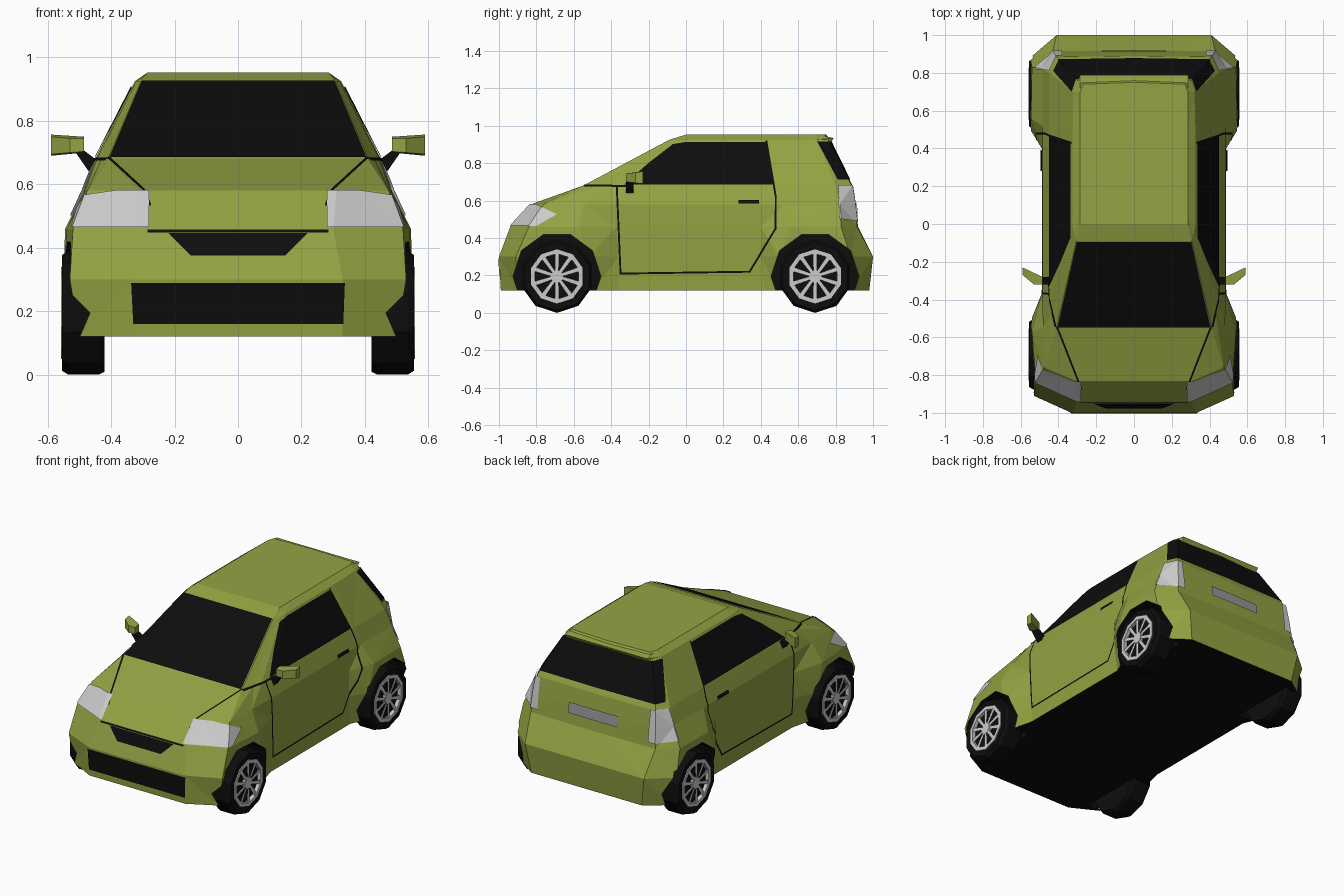
import bpy, bmesh, math
from mathutils import Vector

if "Cube" in bpy.data.objects:
    bpy.data.objects.remove(bpy.data.objects["Cube"])


def material(name, rgb):
    m = bpy.data.materials.new(name)
    m.diffuse_color = (*rgb, 1)
    m.use_nodes = True
    m.node_tree.nodes["Principled BSDF"].inputs["Base Color"].default_value = m.diffuse_color
    return m


PAINT = material("green_paint", (0.30, 0.36, 0.055))
DARK = material("black_trim", (0.004, 0.004, 0.004))
LAMP = material("lamp_glass", (0.55, 0.55, 0.56))
PLATE = material("plate_grey", (0.30, 0.30, 0.31))


def finish(name, bm, mats, mirror=False):
    mesh = bpy.data.meshes.new(name)
    bm.to_mesh(mesh)
    bm.free()
    for m in mats:
        mesh.materials.append(m)
    ob = bpy.data.objects.new(name, mesh)
    bpy.context.collection.objects.link(ob)
    if mirror:
        ob.modifiers.new("Mirror", 'MIRROR')
    return ob


# Body: half outlines (x, y) from front centre round to rear centre, at rising heights
LOWER = [
    (0.12, [(0, -.99), (.33, -.99), (.50, -.90), (.515, -.50), (.48, -.36),
            (.48, .42), (.515, .50), (.52, .88), (.38, .98), (0, .98)]),
    (0.30, [(0, -1), (.33, -1), (.53, -.91), (.55, -.52), (.485, -.36),
            (.485, .40), (.55, .50), (.55, .88), (.41, 1), (0, 1)]),
    (0.46, [(0, -.94), (.30, -.94), (.52, -.84), (.54, -.57), (.487, -.37),
            (.487, .40), (.545, .56), (.54, .83), (.43, .915), (0, .92)]),
    (0.58, [(0, -.83), (.31, -.83), (.475, -.76), (.482, -.55), (.485, -.36),
            (.485, .40), (.485, .52), (.485, .82), (.42, .90), (0, .905)]),
]
UPPER = [
    (0.68, [(0, -.55), (.41, -.55), (.43, -.46), (.445, -.40), (.45, -.30),
            (.45, .42), (.45, .50), (.45, .80), (.41, .885), (0, .89)]),
    (0.925, [(0, -.09), (.305, -.09), (.312, -.06), (.32, -.03), (.325, 0),
             (.325, .42), (.325, .50), (.32, .70), (.30, .76), (0, .77)]),
    (0.953, [(0, 0), (.285, 0), (.285, .03), (.285, .06), (.285, .09),
             (.285, .40), (.285, .50), (.285, .70), (.27, .74), (0, .75)]),
]


def hull():
    bm = bmesh.new()
    rows = [[bm.verts.new((x, y, z)) for x, y in pts] for z, pts in LOWER + UPPER]
    for a, b in zip(rows, rows[1:]):
        for i in range(len(a) - 1):
            bm.faces.new((a[i], a[i + 1], b[i + 1], b[i]))
    bm.faces.new(rows[0][::-1])
    bm.faces.new(rows[-1])
    bmesh.ops.triangulate(bm, faces=bm.faces[:])
    bmesh.ops.mirror(bm, geom=bm.verts[:] + bm.edges[:] + bm.faces[:],
                     axis='X', merge_dist=0.001)
    bmesh.ops.recalc_face_normals(bm, faces=bm.faces[:])
    for f in bm.faces:
        f.material_index = int(f.normal.z < -0.9)
    return bm


body = finish("body", hull(), [PAINT, DARK])


# Ring of quads turned about the x axis, from a (radius, x) profile
def lathe(bm, profile, cy, cz, n, turn=0.0, closed=False, index=0):
    rings = []
    for r, x in profile:
        rings.append([bm.verts.new((x, cy + r * math.sin(turn + math.tau * i / n),
                                    cz - r * math.cos(turn + math.tau * i / n)))
                      for i in range(n)])
    faces = []
    for a, b in zip(rings, rings[1:] + (rings[:1] if closed else [])):
        faces += [bm.faces.new((a[i], a[(i + 1) % n], b[(i + 1) % n], b[i])) for i in range(n)]
    if not closed:
        faces += [bm.faces.new(rings[0]), bm.faces.new(rings[-1])]
    for f in faces:
        f.material_index = index
    bmesh.ops.recalc_face_normals(bm, faces=faces)


# Wheel arches cut from the body
AXLES = {"front": -0.69, "rear": 0.69}
HUB = 0.195
bm = bmesh.new()
for cy in AXLES.values():
    lathe(bm, [(.235, .40), (.235, .70)], cy, HUB, 10, math.pi / 10, index=1)
cutter = finish("arch_cutter", bm, [PAINT, DARK], True)
cutter.hide_render = True
cutter.display_type = 'WIRE'
cut = body.modifiers.new("Arches", 'BOOLEAN')
cut.object = cutter
cut.operation = 'DIFFERENCE'
cut.solver = 'EXACT'

# Wheels: tyre and spoked rim
for end, cy in AXLES.items():
    bm = bmesh.new()
    lathe(bm, [(.185, .42), (.195, .44), (.195, .535), (.182, .555), (.14, .552), (.135, .535)],
          cy, HUB, 10)
    finish(end + "_tyre", bm, [DARK], True)
    bm = bmesh.new()
    lathe(bm, [(.122, .536), (.145, .536), (.145, .558), (.122, .558)], cy, HUB, 10, closed=True)
    lathe(bm, [(.035, .536), (.035, .556)], cy, HUB, 10)
    for i in range(10):
        a = math.tau * i / 10
        out, side = Vector((0, math.sin(a), -math.cos(a))), Vector((0, math.cos(a), math.sin(a)))
        c = Vector((0, cy, HUB))
        quad = [c + out * r + side * s + Vector((.554, 0, 0))
                for r, s in ((.03, -.009), (.125, -.012), (.125, .012), (.03, .009))]
        f = bm.faces.new([bm.verts.new(p) for p in quad])
        if f.normal.x < 0:
            f.normal_flip()
    finish(end + "_rim", bm, [LAMP], True)


# Panel: the patch of the body inside a convex outline seen along one axis, lifted slightly
def panel(name, axis, sign, outline, mat, mirror=False, xmin=None, lift=0.004):
    bm = hull()
    u, v = [i for i in range(3) if i != axis]
    facing = Vector((0, 0, 0))
    facing[axis] = sign
    bm.normal_update()
    bmesh.ops.delete(bm, geom=[f for f in bm.faces if f.normal.dot(facing) < -0.02],
                     context='FACES')
    planes = [(Vector((xmin, 0, 0)), Vector((-1, 0, 0)))] if xmin is not None else []
    mid = Vector((sum(p[0] for p in outline), sum(p[1] for p in outline))) / len(outline)
    for a, b in zip(outline, outline[1:] + outline[:1]):
        a, b = Vector(a), Vector(b)
        n = Vector((b.y - a.y, a.x - b.x))
        if n.dot(mid - a) > 0:
            n = -n
        co, no = Vector((0, 0, 0)), Vector((0, 0, 0))
        co[u], co[v], no[u], no[v] = a.x, a.y, n.x, n.y
        planes.append((co, no.normalized()))
    for co, no in planes:
        bmesh.ops.bisect_plane(bm, geom=bm.verts[:] + bm.edges[:] + bm.faces[:],
                               plane_co=co, plane_no=no, clear_outer=True)
    bm.normal_update()
    for f in bm.faces:
        f.material_index = 0
    for p, n in [(p, p.normal.copy()) for p in bm.verts]:
        p.co += n * lift
    finish(name, bm, [mat], mirror)


def seam(name, axis, sign, a, b, mirror=True, xmin=0.02, width=0.005):
    a, b = Vector(a), Vector(b)
    d = (b - a).normalized() * width
    n = Vector((-d.y, d.x))
    panel(name, axis, sign, [tuple(q) for q in (a - d + n, b + d + n, b + d - n, a - d - n)],
          DARK, mirror, xmin, 0.003)


# Windows
panel("windscreen", 1, -1, [(-.405, .682), (.405, .682), (.303, .923), (-.303, .923)], DARK)
panel("side_window", 0, 1, [(-.33, .685), (-.20, .80), (-.07, .90), (0, .912), (.43, .912),
                            (.47, .685)], DARK, True, .25)
panel("rear_window", 0, 1, [(.70, .915), (.82, .915), (.95, .71), (.81, .71)], DARK, True, 0)

# Lamps, grilles, plate and handles
panel("headlamp", 0, 1, [(-.97, .462), (-.86, .578), (-.80, .578), (-.69, .525), (-.80, .462)],
      LAMP, True, .28, .006)
panel("tail_lamp", 0, 1, [(.81, .68), (.95, .68), (.95, .485), (.82, .50)], LAMP, True, .38, .008)
panel("upper_grille", 1, -1, [(-.22, .445), (-.15, .375), (.15, .375), (.22, .445)], DARK)
panel("lower_grille", 1, -1, [(-.335, .29), (-.33, .16), (.33, .16), (.335, .29)], DARK)
panel("rear_plate", 1, 1, [(-.17, .525), (.17, .525), (.17, .59), (-.17, .59)], PLATE, lift=.008)
panel("door_handle", 0, 1, [(.28, .58), (.39, .58), (.39, .60), (.28, .60)], DARK, True, .3, .01)

# Door and bonnet seams
door = [(-.37, .675), (-.35, .21), (.34, .22), (.48, .45), (.48, .62), (.43, .915)]
for i, (a, b) in enumerate(zip(door, door[1:])):
    seam(f"door_seam_{i}", 0, 1, a, b, xmin=.25)
seam("bonnet_side_seam", 2, 1, (.405, -.55), (.28, -.87))
seam("bonnet_front_seam", 1, -1, (-.28, .452), (.28, .452), False, None)
seam("cowl_seam", 0, 1, (-.54, .678), (-.30, .678), xmin=.40)


def solid(name, points, mat, mirror=False):
    bm = bmesh.new()
    for p in points:
        bm.verts.new(p)
    bmesh.ops.convex_hull(bm, input=bm.verts[:])
    finish(name, bm, [mat], mirror)


# Roof spoiler and door mirrors
solid("roof_spoiler", [(s * x, y, z) for s in (-1, 1) for x, y, z in
                       ((.285, .69, .953), (.285, .79, .935), (.28, .775, .91), (.32, .70, .925))],
      PAINT)
solid("mirror_housing", [(.485, -.32, .705), (.485, -.32, .745), (.485, -.28, .70), (.485, -.28, .75),
                         (.59, -.27, .695), (.59, -.27, .75), (.59, -.23, .69), (.59, -.23, .757),
                         (.53, -.32, .70), (.53, -.32, .745)], PAINT, True)
solid("mirror_stem", [(x, y, z) for y in (-.32, -.28) for x, z in
                      ((.45, .68), (.47, .64), (.515, .705), (.49, .71))], DARK, True)
